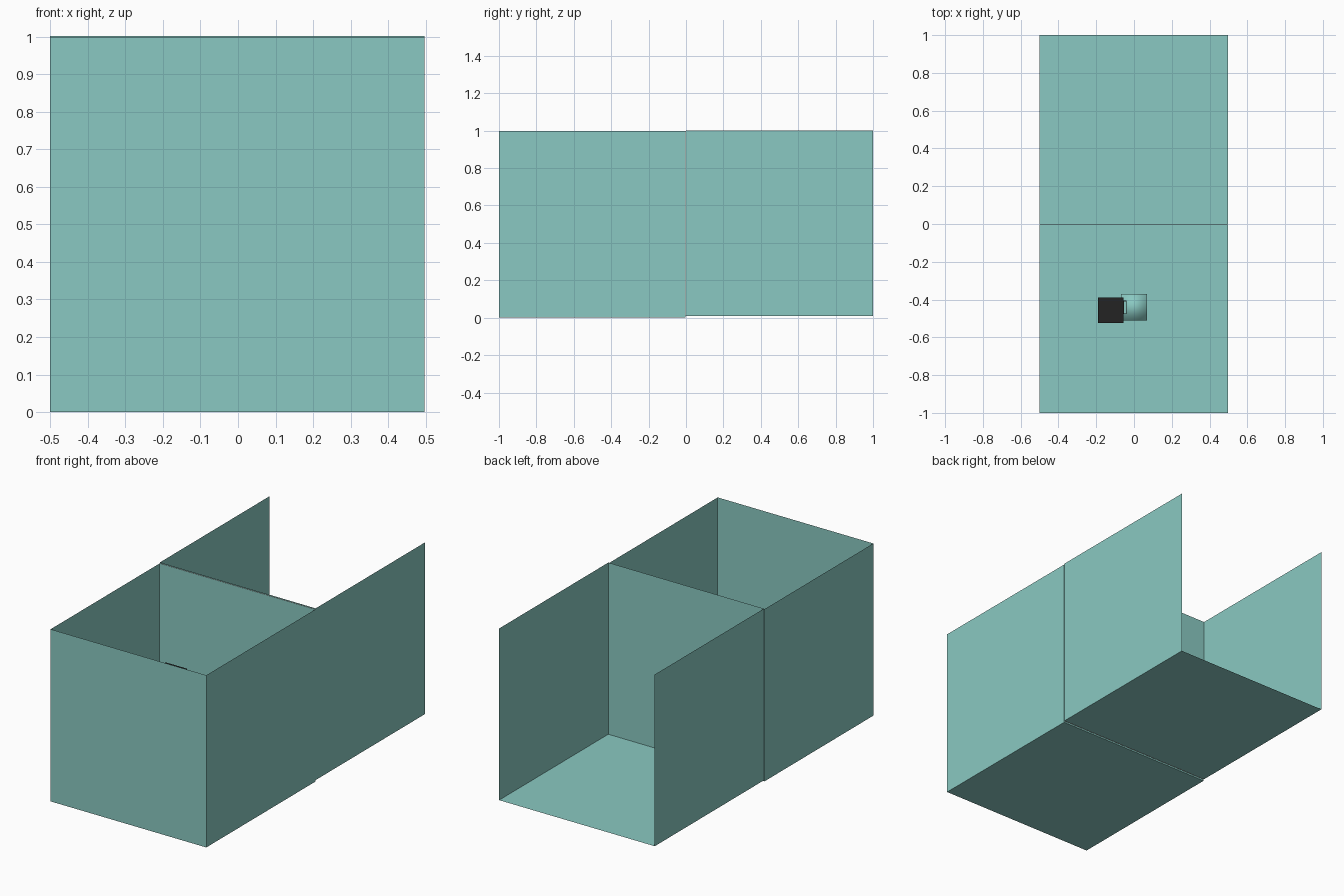
import bpy, bmesh
from mathutils import Vector

cube = bpy.data.objects.get("Cube")
if cube:
    bpy.data.objects.remove(cube, do_unlink=True)


def material(name, color):
    m = bpy.data.materials.new(name)
    m.use_nodes = True
    m.diffuse_color = (*color, 1)
    m.node_tree.nodes["Principled BSDF"].inputs["Base Color"].default_value = (*color, 1)
    return m


teal = material("soft teal", (0.254, 0.584, 0.539))
black = material("charcoal black", (0.017, 0.017, 0.017))
rose = material("dusty rose", (0.45, 0.32, 0.32))


def box(name, low, high, mat, open_sides=(), smooth=False):
    """Box between two corners, leaving out the faces whose normals are listed."""
    low, high = Vector(low), Vector(high)
    bm = bmesh.new()
    bmesh.ops.create_cube(bm, size=1)
    bm.normal_update()
    gone = [f for f in bm.faces
            if any(f.normal.dot(Vector(n)) > 0.9 for n in open_sides)]
    bmesh.ops.delete(bm, geom=gone, context="FACES")
    for v in bm.verts:
        v.co = [(a + b) / 2 + c * (b - a) for a, b, c in zip(low, high, v.co)]
    for f in bm.faces:
        f.smooth = smooth
    mesh = bpy.data.meshes.new(name)
    bm.to_mesh(mesh)
    bm.free()
    mesh.materials.append(mat)
    ob = bpy.data.objects.new(name, mesh)
    bpy.context.collection.objects.link(ob)
    return ob


UP, BACK = (0, 0, 1), (0, 1, 0)

# Two open-topped rooms made of single sheets; the rear one is open at the back
box("front_room", (-0.5, -1, 0), (0.497, -0.003, 0.997), teal, [UP])
box("back_room", (-0.5, 0.001, 0.008), (0.497, 1, 1.002), teal, [UP, BACK])

# Thin panel sandwiched between the rooms
box("divider_panel", (-0.498, -0.002, 0.008), (0.495, 0, 0.997), rose)

# Small objects hanging inside the front room
box("soft_block", (-0.07, -0.51, 0.43), (0.07, -0.37, 0.57), teal, smooth=True)
box("dark_block", (-0.19, -0.525, 0.52), (-0.055, -0.39, 0.655), black)
box("dark_block_collar", (-0.055, -0.477, 0.55), (-0.04, -0.405, 0.62), black)
box("collar_cap", (-0.053, -0.473, 0.62), (-0.043, -0.409, 0.622), teal)
